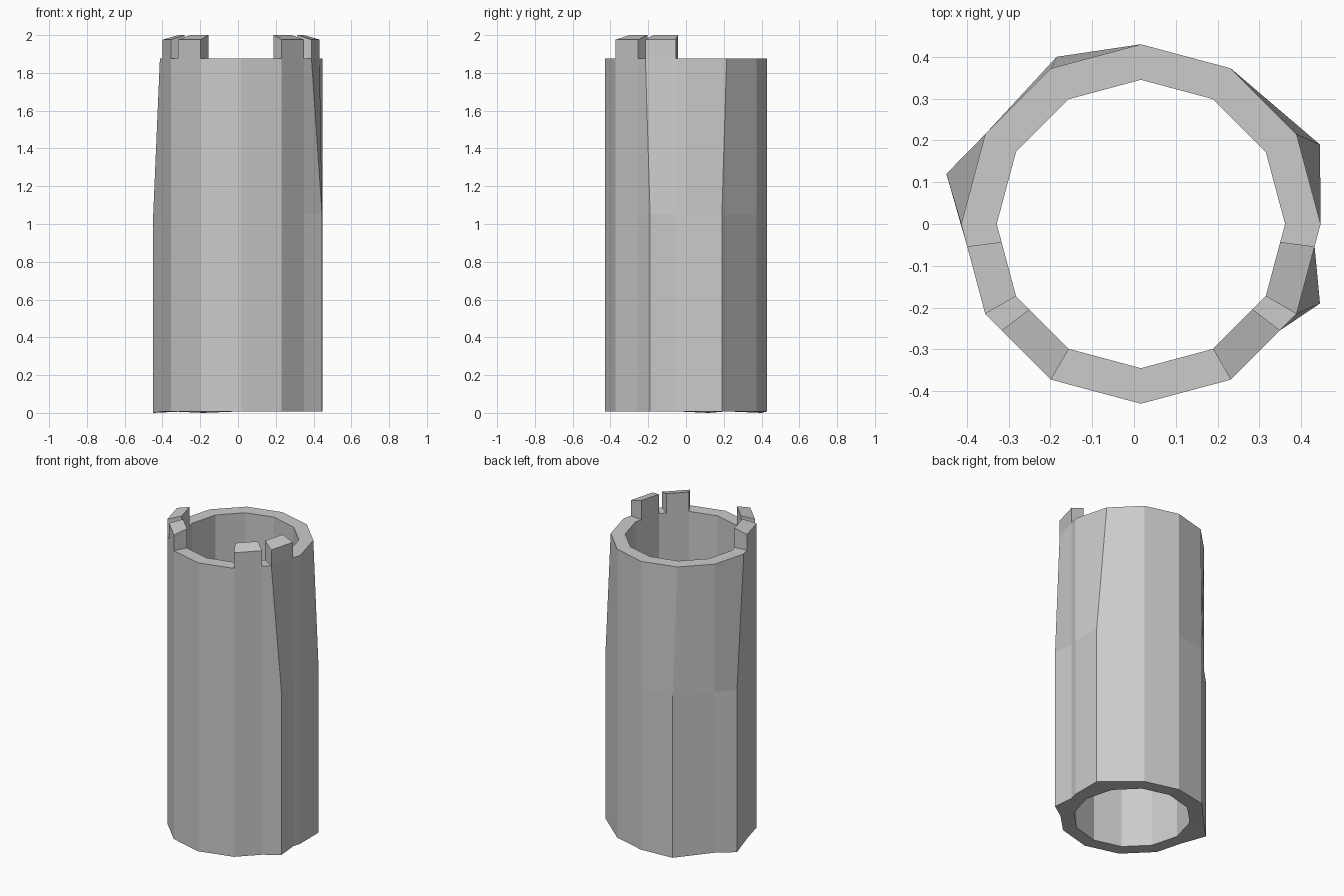
import bpy, bmesh
from math import sin, cos, radians, floor

if "Cube" in bpy.data.objects:
    bpy.data.objects.remove(bpy.data.objects["Cube"])

CX, R_OUT, R_IN = 0.0165, 0.43, 0.345
Z_BOT, Z_BEND, Z_RIM = 0.008, 1.05, 1.875


def ring_point(t, r):
    """Point on a 12-sided ring; t counts corners, fractions lie along a side."""
    k, f = floor(t), t - floor(t)
    a, b = radians(30 * k), radians(30 * (k + 1))
    return (CX + r * (cos(a) * (1 - f) + cos(b) * f),
            r * (sin(a) * (1 - f) + sin(b) * f))


# Corners plus the places where the teeth end
stations = sorted(list(range(12)) + [6.25, 7.25, 10.75, 11.75])
teeth = [(6.25, 7), (7.25, 8), (10, 10.75), (11, 11.75)]
# Corners that bulge outward on the lower half
bulge = {1: (0.445, 0.19), 4: (-0.185, 0.40), 6: (-0.449, 0.12), 11: (0.445, -0.19)}


def make_object(name, bm):
    bmesh.ops.recalc_face_normals(bm, faces=bm.faces)
    me = bpy.data.meshes.new(name)
    bm.to_mesh(me)
    bm.free()
    ob = bpy.data.objects.new(name, me)
    bpy.context.collection.objects.link(ob)
    return ob


# Hollow tube: outer wall, rim, inner wall and underside as one loop of rings
bm = bmesh.new()
cols = []
for t in stations:
    top, inner = ring_point(t, R_OUT), ring_point(t, R_IN)
    low = bulge.get(t, top)
    z0 = 0.0 if t in (4, 6) else Z_BOT
    cols.append([bm.verts.new(p) for p in (
        (*low, z0), (*low, Z_BEND), (*top, Z_RIM), (*inner, Z_RIM), (*inner, Z_BOT))])
n = len(cols)
for i in range(n):
    a, b = cols[i], cols[(i + 1) % n]
    span = (stations[i], stations[(i + 1) % n])
    for j in range(5):
        if j == 2 and span in teeth:   # rim is covered by a tooth here
            continue
        k = (j + 1) % 5
        bm.faces.new((a[j], b[j], b[k], a[k]))
make_object("tube_body", bm)

# Rim teeth with tops sloping down to the outside
for i, (t0, t1) in enumerate(teeth):
    bm = bmesh.new()
    ends = []
    for t in (t0, t1):
        o, q = ring_point(t, R_OUT), ring_point(t, R_IN)
        ends.append([bm.verts.new(p) for p in (
            (*o, Z_RIM), (*o, 1.976), (*q, 2.0), (*q, Z_RIM))])
    a, b = ends
    for j in range(3):
        bm.faces.new((a[j], b[j], b[j + 1], a[j + 1]))
    bm.faces.new(a)
    bm.faces.new(b[::-1])
    # open underside joins the tube; orient normals away from the tooth centre
    ob = make_object(f"rim_tooth_{i + 1}", bm)
